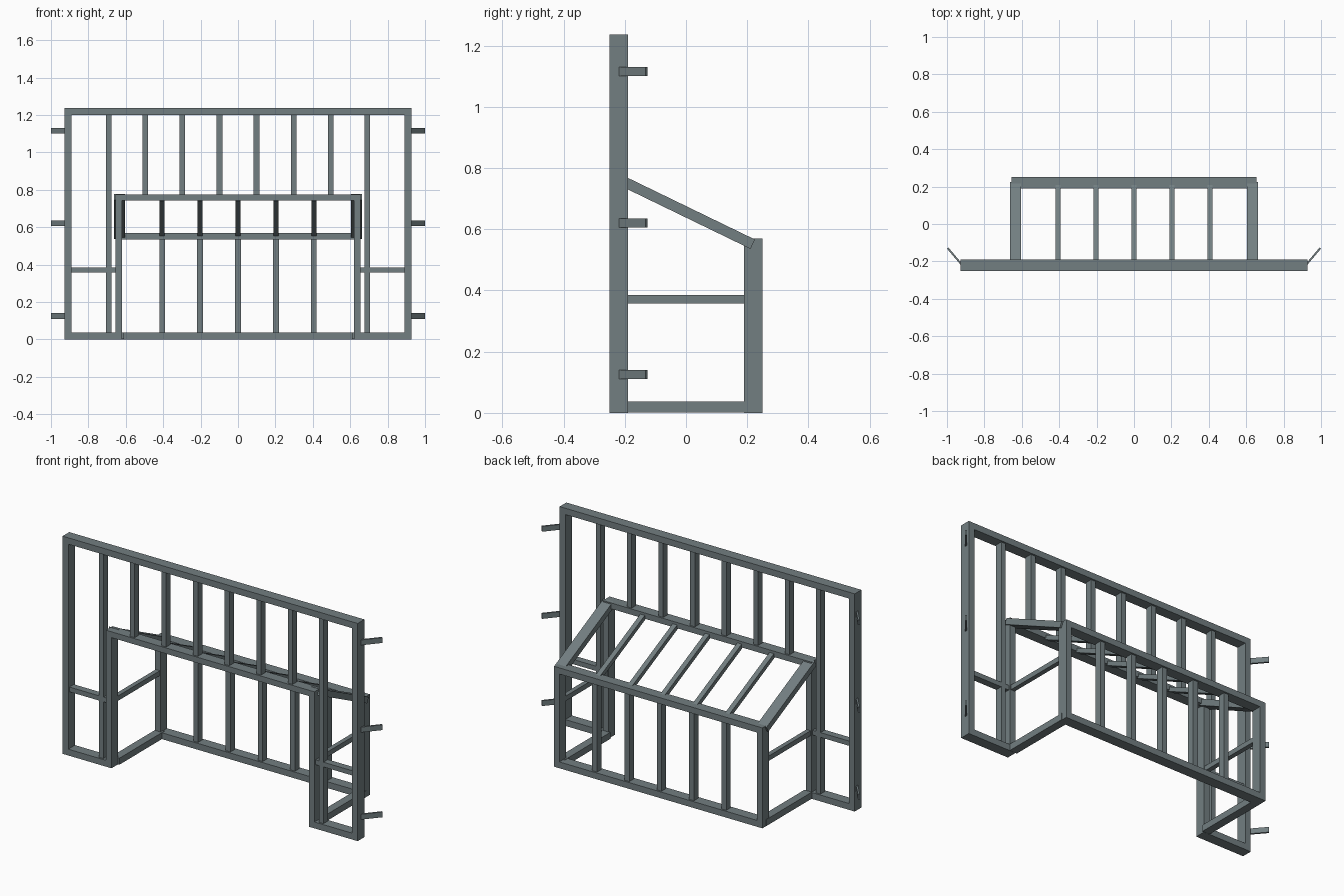
import bpy
from mathutils import Vector, Matrix

if "Cube" in bpy.data.objects:
    bpy.data.objects.remove(bpy.data.objects["Cube"])

# Dark slate paint for the whole frame
PAINT = bpy.data.materials.new("slate_paint")
PAINT.diffuse_color = (0.17, 0.21, 0.22, 1)
PAINT.use_nodes = True
PAINT.node_tree.nodes["Principled BSDF"].inputs["Base Color"].default_value = PAINT.diffuse_color


def bar(name, x, y, z):
    """Axis-aligned bar from (min, max) ranges."""
    lo, hi = Vector((x[0], y[0], z[0])), Vector((x[1], y[1], z[1]))
    bpy.ops.mesh.primitive_cube_add(size=1)
    o = bpy.context.object
    o.name = name
    o.data.transform(Matrix.Translation((lo + hi) / 2) @ Matrix.Diagonal((hi - lo).to_4d()))
    o.data.materials.append(PAINT)
    return o


def profile(name, pts, axis, a, b):
    """Extrude a 2D profile along 'x' (pts = y, z) or 'z' (pts = x, y)."""
    n = len(pts)
    put = (lambda p, t: (t, p[0], p[1])) if axis == 'x' else (lambda p, t: (p[0], p[1], t))
    verts = [put(p, a) for p in pts] + [put(p, b) for p in pts]
    faces = [tuple(range(n - 1, -1, -1)), tuple(range(n, 2 * n))]
    faces += [(i, (i + 1) % n, n + (i + 1) % n, n + i) for i in range(n)]
    me = bpy.data.meshes.new(name)
    me.from_pydata(verts, [], faces)
    me.materials.append(PAINT)
    o = bpy.data.objects.new(name, me)
    bpy.context.collection.objects.link(o)
    return o


def strip(p, q, t):
    """Rectangle of thickness t around the line p-q, counter-clockwise."""
    p, q = Vector(p), Vector(q)
    d = (q - p).normalized() * t / 2
    s = Vector((-d.y, d.x))
    return [p - s, q - s, q + s, p + s]


def mirror(o):
    m = o.modifiers.new("Mirror", 'MIRROR')
    m.use_axis = (True, False, False)
    m.use_clip = False
    return o


FRONT, BACK = (-0.25, -0.19), (0.19, 0.25)
STUD_F, STUD_B = (-0.24, -0.20), (0.20, 0.24)

# Tall front frame
bar("top_rail", (-0.927, 0.927), FRONT, (1.2, 1.236))
bar("opening_header", (-0.655, 0.655), FRONT, (0.742, 0.775))
mirror(bar("side_post", (0.891, 0.927), FRONT, (0, 1.2)))
mirror(bar("opening_post", (0.62, 0.655), FRONT, (0, 0.742)))
mirror(bar("front_bottom_rail", (0.655, 0.891), FRONT, (0, 0.036)))
mirror(bar("long_stud", (0.677, 0.705), STUD_F, (0.036, 1.2)))
mirror(bar("front_cross_rail", (0.655, 0.891), STUD_F, (0.358, 0.385)))
for x in (0.099, 0.298, 0.496):
    mirror(bar("upper_stud", (x - 0.015, x + 0.015), STUD_F, (0.775, 1.2)))

# Rear bay frame
bar("bay_top_rail", (-0.655, 0.655), BACK, (0.535, 0.57))
bar("bay_bottom_rail", (-0.62, 0.62), BACK, (0, 0.036))
mirror(bar("bay_post", (0.62, 0.655), BACK, (0, 0.535)))
mirror(bar("bay_side_bottom_rail", (0.61, 0.657), (-0.192, 0.216), (0.001, 0.038)))
mirror(bar("bay_side_cross_rail", (0.624, 0.65), (-0.19, 0.19), (0.357, 0.385)))

# Bay studs and sloping rafters
for i in range(-2, 3):
    x = i * 0.203
    bar("bay_stud", (x - 0.015, x + 0.015), STUD_B, (0.036, 0.535))
    profile("rafter", strip((-0.2, 0.752), (0.21, 0.556), 0.025), 'x', x - 0.014, x + 0.014)
mirror(profile("side_rafter", strip((-0.215, 0.761), (0.218, 0.551), 0.034), 'x', 0.603, 0.664))

# Angled fixing tabs on the side posts
for z in (0.125, 0.62, 1.115):
    mirror(profile("fixing_tab", strip((0.918, -0.221), (0.996, -0.129), 0.01),
                   'z', z - 0.015, z + 0.015))
